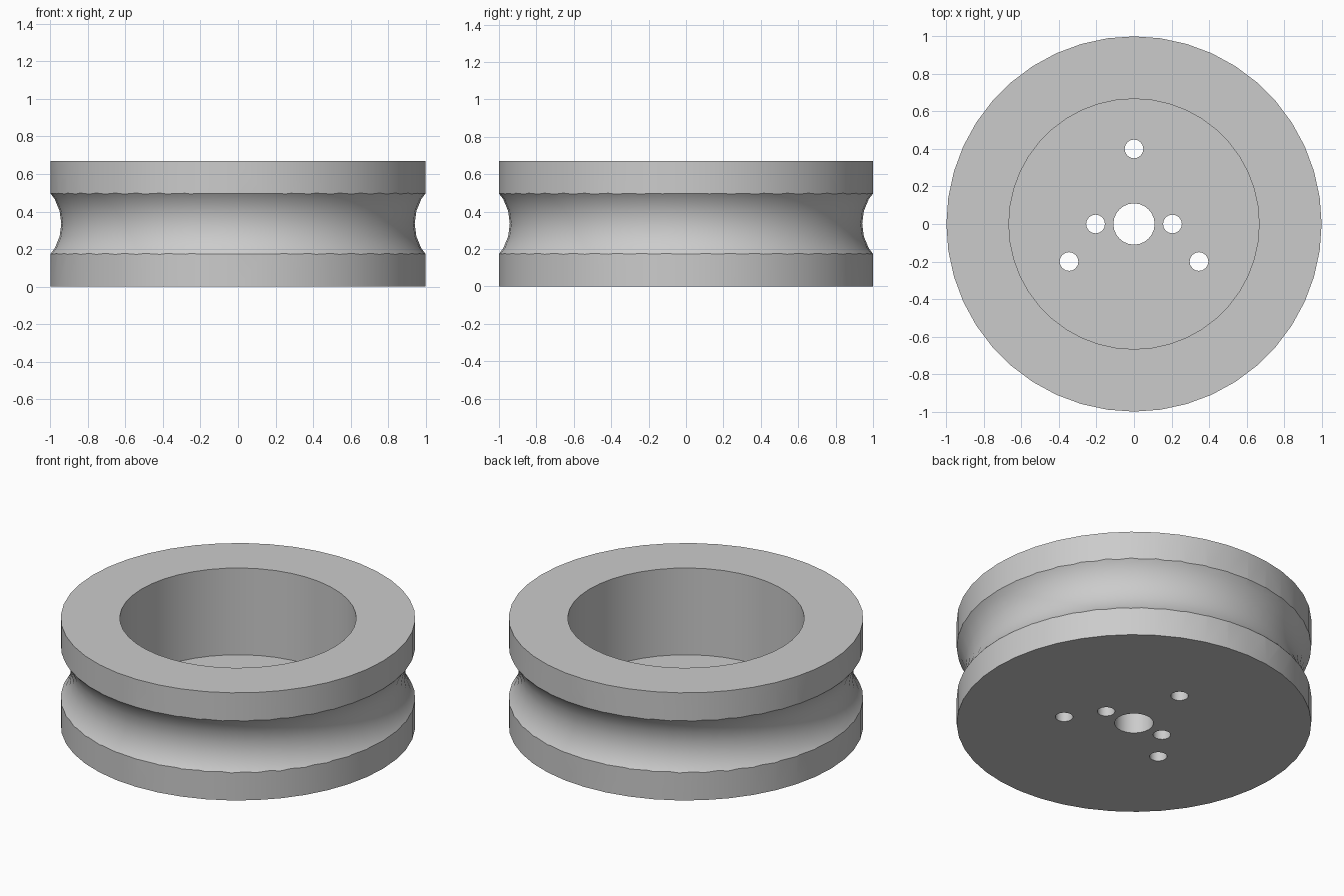
import bpy
import bmesh
import math

if "Cube" in bpy.data.objects:
    bpy.data.objects.remove(bpy.data.objects["Cube"], do_unlink=True)

HEIGHT = 0.67
FLOOR = 0.13

grey = bpy.data.materials.new("light_grey")
grey.use_nodes = True
colour = (0.6, 0.6, 0.6, 1)
grey.diffuse_color = colour
grey.node_tree.nodes["Principled BSDF"].inputs["Base Color"].default_value = colour


def cylinder(name, radius, bottom, top, x=0, y=0, sides=16):
    bpy.ops.mesh.primitive_cylinder_add(
        vertices=sides, radius=radius, depth=top - bottom,
        location=(x, y, (bottom + top) / 2))
    obj = bpy.context.object
    obj.name = name
    return obj


def cut(target, cutter):
    """Subtract the cutter from the target, then discard it."""
    cutter.hide_render = True
    mod = target.modifiers.new("cut", "BOOLEAN")
    mod.operation = "DIFFERENCE"
    mod.solver = "EXACT"
    mod.object = cutter
    bpy.context.view_layer.objects.active = target
    bpy.ops.object.modifier_apply(modifier=mod.name)
    bpy.data.objects.remove(cutter, do_unlink=True)


# Wheel rim and hub disc
wheel = cylinder("grooved_wheel", 1, 0, HEIGHT, sides=44)

# Rounded groove around the rim
bpy.ops.mesh.primitive_torus_add(
    major_radius=1.205, minor_radius=0.263, major_segments=48,
    minor_segments=24, location=(0, 0, HEIGHT / 2))
cut(wheel, bpy.context.object)

# Deep pocket open at the top
cut(wheel, cylinder("pocket", 0.667, FLOOR, 1, sides=44))

# Axle bore, two pin holes and three bolt holes
cut(wheel, cylinder("axle_bore", 0.11, -0.1, 0.3, sides=24))
for side in (-1, 1):
    cut(wheel, cylinder("pin_hole", 0.05, -0.1, 0.3, x=0.205 * side))
for i in range(3):
    a = math.radians(90 + 120 * i)
    cut(wheel, cylinder("bolt_hole", 0.05, -0.1, 0.3,
                        0.4 * math.cos(a), 0.4 * math.sin(a)))

wheel.data.materials.clear()
wheel.data.materials.append(grey)
for face in wheel.data.polygons:
    face.material_index = 0

# Smooth curved walls with sharp rims
bpy.ops.object.select_all(action="DESELECT")
wheel.select_set(True)
bpy.context.view_layer.objects.active = wheel
bpy.ops.object.shade_smooth_by_angle(angle=math.radians(28))
